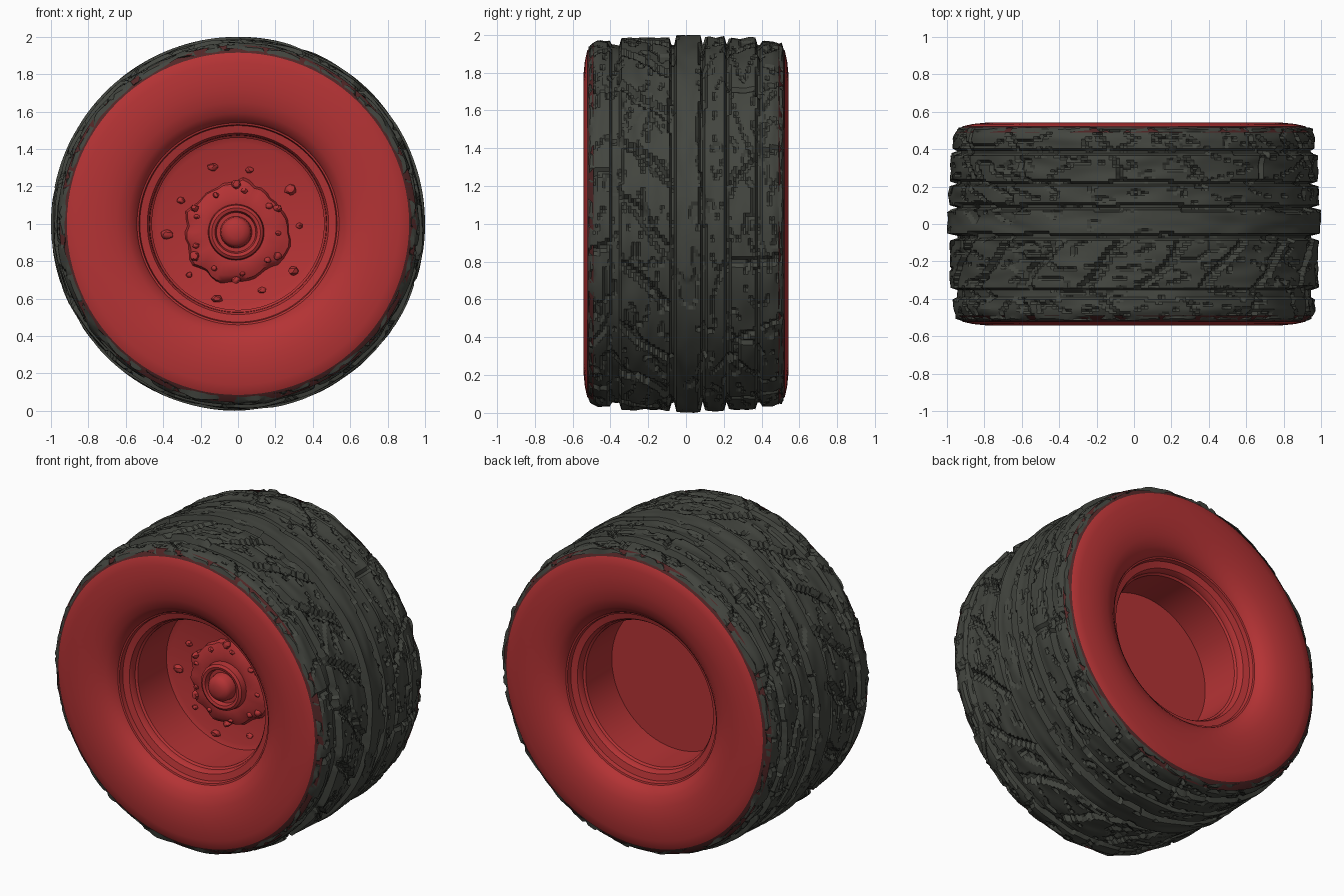
import bpy, bmesh, math, random
from mathutils import Vector, noise

random.seed(4)
cube = bpy.data.objects.get("Cube")
if cube:
    bpy.data.objects.remove(cube, do_unlink=True)


def make_material(name, rgb):
    mat = bpy.data.materials.new(name)
    mat.use_nodes = True
    color = (*rgb, 1.0)
    mat.diffuse_color = color
    bsdf = mat.node_tree.nodes["Principled BSDF"]
    bsdf.inputs["Base Color"].default_value = color
    bsdf.inputs["Roughness"].default_value = 0.8
    return mat


RED = make_material("red", (0.46, 0.033, 0.035))
MAROON = make_material("dark red", (0.085, 0.02, 0.02))
RUBBER = make_material("dark rubber", (0.056, 0.06, 0.05))


def finish(name, bm, mats, rule=None, angle=35):
    bmesh.ops.remove_doubles(bm, verts=bm.verts, dist=0.0001)
    bmesh.ops.recalc_face_normals(bm, faces=bm.faces)
    if rule:
        for f in bm.faces:
            f.material_index = rule(f.calc_center_median())
    mesh = bpy.data.meshes.new(name)
    bm.to_mesh(mesh)
    bm.free()
    for m in mats:
        mesh.materials.append(m)
    obj = bpy.data.objects.new(name, mesh)
    bpy.context.scene.collection.objects.link(obj)
    bpy.ops.object.select_all(action='DESELECT')
    obj.select_set(True)
    bpy.context.view_layer.objects.active = obj
    bpy.ops.object.shade_smooth_by_angle(angle=math.radians(angle))
    return obj


def lathe(profile, segs, center=(0, 1), shape=None):
    """Spin (radius, y) points around the y axis; shape may adjust each point."""
    bm = bmesh.new()
    rings = []
    for i in range(segs):
        a = math.tau * i / segs
        ring = []
        for r, y in profile:
            if shape:
                r, y = shape(a, r, y)
            ring.append(bm.verts.new((center[0] + r * math.sin(a), y,
                                      center[1] + r * math.cos(a))))
        rings.append(ring)
    for i in range(segs):
        p, q = rings[i], rings[(i + 1) % segs]
        for j in range(len(profile) - 1):
            bm.faces.new((p[j], p[j + 1], q[j + 1], q[j]))
    return bm


# Sidewalls and rim barrel, mirrored front to back
half = [(0.955, 0.49), (0.915, 0.523), (0.86, 0.535), (0.79, 0.542), (0.72, 0.541),
        (0.65, 0.53), (0.59, 0.508), (0.55, 0.475), (0.54, 0.455), (0.53, 0.452),
        (0.525, 0.425), (0.485, 0.415), (0.475, 0.40), (0.472, 0.375), (0.46, 0.365)]
wall = [(r, -y) for r, y in half] + [(r, y) for r, y in reversed(half)]


def wall_color(c):
    return 1 if math.hypot(c.x, c.z - 1) > 0.915 else 0


finish("sidewalls_and_rim", lathe(wall, 96), [RED, MAROON], wall_color)

# Wheel disc closing the barrel
disc = [(0, -0.06), (0.43, -0.06), (0.465, -0.075), (0.465, 0.10), (0, 0.10)]
finish("wheel_disc", lathe(disc, 64), [RED])

# Tread: ribs (start y, end y, radius) parted by grooves
RIBS = [(-0.52, -0.40, 0.967), (-0.345, -0.085, 0.984), (-0.055, 0.075, 0.997),
        (0.10, 0.205, 0.988), (0.225, 0.375, 0.983), (0.395, 0.52, 0.966)]


def cell_noise(a, y, around, across, seed=0):
    return noise.noise(Vector((math.sin(a) * around, y * across + seed,
                               math.cos(a) * around)))


def tread_shape(a, r, y):
    edge = abs(y) > 0.495
    wander = 0.012 * cell_noise(a, y, 3, 2, 9)
    radius, lugs = 0.945, 0
    for start, end, rib in RIBS:
        if start <= y + wander <= end:
            radius = rib
            # slanted lug gaps on the wide rib, fainter ones beside it
            if start < -0.3 and end > -0.2:
                u = (a - y + 0.08 * cell_noise(a, y, 4, 5, 3)) * 18 / math.tau
                lugs = 0.026 if u % 1 < 0.17 else 0
            elif start > 0.2 or end < -0.3:
                u = (a + 0.6 * y + 0.2 * cell_noise(a, y, 3, 3, 5)) * 13 / math.tau
                lugs = 0.018 if u % 1 < 0.07 else 0
    radius -= lugs
    # long cracks and chipped rubber
    if 0.06 < abs(y) and abs(cell_noise(a, y, 4, 13, 21)) < 0.035:
        radius -= 0.015
    if cell_noise(a, y, 7, 12, 40) > 0.42:
        radius -= 0.012
    radius += 0.011 * cell_noise(a, y, 5, 16, 2)
    if abs(y) > 0.46:
        radius -= (abs(y) - 0.46) * 0.45
    if edge:
        y += math.copysign(0.012 * cell_noise(a, y, 9, 4, 7), y)
        radius += 0.02 * cell_noise(a, y, 10, 3, 15)
    return min(radius, 1.0), y


ROWS = 80
rows = [(1, -0.505 + 1.01 * i / ROWS) for i in range(ROWS + 1)]
# turn the edges inward over the sidewalls
tread = lathe(rows, 320, shape=tread_shape)
rims = [e for e in tread.edges if e.is_boundary]
for v in [g for g in bmesh.ops.extrude_edge_only(tread, edges=rims)["geom"]
          if isinstance(g, bmesh.types.BMVert)]:
    a = math.atan2(v.co.x, v.co.z - 1)
    new = 0.928 + 0.022 * cell_noise(a, v.co.y, 9, 1, 30)
    v.co = (new * math.sin(a), math.copysign(0.516, v.co.y), 1 + new * math.cos(a))
finish("tread", tread, [RUBBER], angle=22)

# Hub with worn flange, collar and rounded cap
HUB = (-0.01, 0.955)


def worn(a, r, y):
    wear = max(0, r - 0.15)
    return r + wear * 0.35 * cell_noise(a, y, 3, 6, 8), \
        y + wear * 0.12 * cell_noise(a, r, 5, 20, 11)


hub = [(0.275, -0.05), (0.262, -0.09), (0.235, -0.105), (0.18, -0.118), (0.15, -0.115),
       (0.145, -0.155), (0.13, -0.165), (0.113, -0.16), (0.105, -0.13), (0.085, -0.13),
       (0.08, -0.175), (0.065, -0.195), (0.035, -0.208), (0, -0.21)]
finish("hub", lathe(hub, 48, HUB, worn), [RED])


# Rough lumps: bolts on the flange edge and outer studs on the disc
def lumps(name, count, radius, y, size, turn):
    bm = bmesh.new()
    for i in range(count):
        a = math.tau * i / count + turn
        made = bmesh.ops.create_icosphere(bm, subdivisions=2, radius=size)["verts"]
        stretch = Vector((random.uniform(0.8, 1.3), 1.0, random.uniform(0.7, 1.1)))
        spot = Vector((HUB[0] + radius * math.sin(a), y, HUB[1] + radius * math.cos(a)))
        for v in made:
            v.co = v.co * stretch * random.uniform(0.85, 1.15) + spot
    finish(name, bm, [RED])


lumps("flange_bolts", 6, 0.255, -0.095, 0.026, math.radians(60))
lumps("flange_chips", 9, 0.225, -0.105, 0.017, 0.2)
lumps("outer_studs", 5, 0.37, -0.062, 0.026, math.radians(52))
lumps("lower_studs", 5, 0.34, -0.062, 0.018, math.radians(12))
